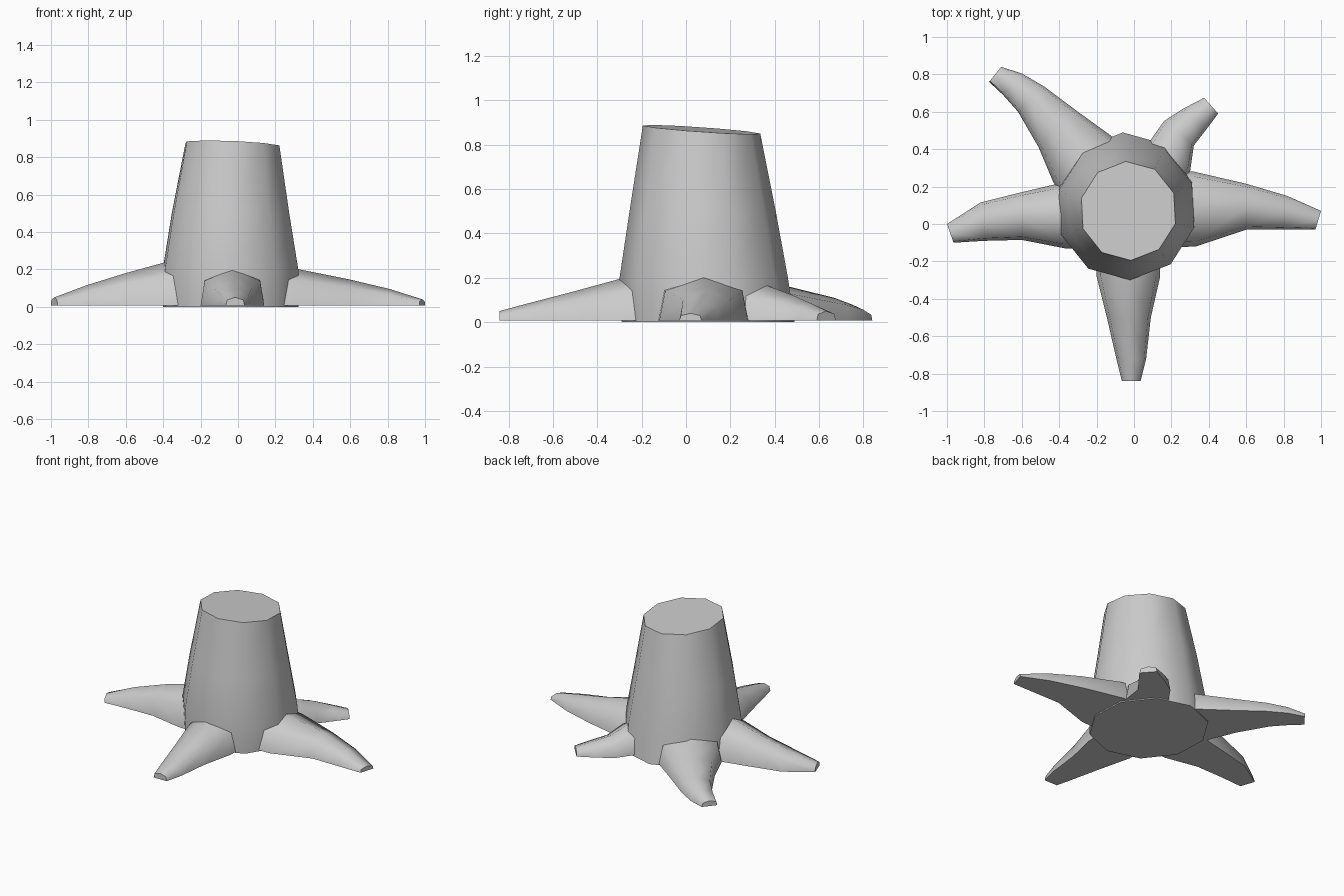
import bpy
import bmesh
import math

if "Cube" in bpy.data.objects:
    bpy.data.objects.remove(bpy.data.objects["Cube"])

grey = bpy.data.materials.new("pale grey wood")
grey.use_nodes = True
grey.diffuse_color = (0.6, 0.6, 0.6, 1)
grey.node_tree.nodes["Principled BSDF"].inputs["Base Color"].default_value = (0.6, 0.6, 0.6, 1)


def loft(name, rings, angle):
    """Skin a list of equal-length point rings and cap both ends."""
    bm = bmesh.new()
    loops = [[bm.verts.new(p) for p in ring] for ring in rings]
    n = len(loops[0])
    for a, b in zip(loops, loops[1:]):
        for i in range(n):
            j = (i + 1) % n
            bm.faces.new((a[i], a[j], b[j], b[i]))
    bm.faces.new(loops[0])
    bm.faces.new(loops[-1])
    bmesh.ops.recalc_face_normals(bm, faces=bm.faces)
    mesh = bpy.data.meshes.new(name)
    bm.to_mesh(mesh)
    bm.free()
    mesh.materials.append(grey)
    obj = bpy.data.objects.new(name, mesh)
    bpy.context.collection.objects.link(obj)
    bpy.ops.object.select_all(action="DESELECT")
    obj.select_set(True)
    bpy.context.view_layer.objects.active = obj
    bpy.ops.object.shade_smooth_by_angle(angle=math.radians(angle))


# Trunk: ten-sided, tapering, with a slanted cut on top
SIDES = 10
trunk = []
for z, cx, cy, rx, ry in [(0, -0.04, 0.1, 0.375, 0.39), (0.2, -0.04, 0.08, 0.375, 0.38),
                          (0.5, -0.04, 0.075, 0.325, 0.33), (0.868, -0.03, 0.07, 0.26, 0.265)]:
    ring = []
    for i in range(SIDES):
        a = math.radians(93) + math.tau * i / SIDES
        x, y = cx + rx * math.cos(a), cy + ry * math.sin(a)
        slant = (-0.04 * (x + 0.03) - 0.07 * (y - 0.07)) if z > 0.8 else 0
        ring.append((x, y, z + slant))
    trunk.append(ring)
loft("trunk", trunk, 50)

# Domed, flat-bottomed cross-section of a root: (across, up)
ARCH = [(-1, 0), (-0.87, 0.68), (0, 1), (0.87, 0.68), (1, 0)]
FLOOR = 0.008


def root(name, stations):
    """Each station holds the two edge points on the ground and the ridge height."""
    rings = []
    for x0, y0, x1, y1, h in stations:
        ring = []
        for s, up in ARCH:
            t = (s + 1) / 2
            ring.append((x0 + (x1 - x0) * t, y0 + (y1 - y0) * t, FLOOR + (h - FLOOR) * up))
        rings.append(ring)
    loft(name, rings, 60)


root("front_root", [(-0.2, -0.1, 0.14, -0.1, 0.22), (-0.2, -0.28, 0.14, -0.28, 0.2),
                    (-0.145, -0.5, 0.09, -0.5, 0.14), (-0.09, -0.74, 0.065, -0.72, 0.08),
                    (-0.065, -0.84, 0.035, -0.84, 0.05)])
root("left_root", [(0.1, -0.13, 0.1, 0.28, 0.23), (0.33, -0.12, 0.32, 0.28, 0.2),
                   (0.6, -0.03, 0.6, 0.215, 0.145), (0.8, -0.03, 0.82, 0.15, 0.095),
                   (0.97, -0.03, 1.0, 0.07, 0.04)])
root("right_root", [(-0.2, -0.13, -0.2, 0.21, 0.26), (-0.37, -0.13, -0.43, 0.21, 0.235),
                    (-0.6, -0.085, -0.6, 0.17, 0.18), (-0.8, -0.09, -0.82, 0.115, 0.115),
                    (-0.965, -0.1, -1.0, 0.0, 0.05)])
root("back_right_root", [(-0.3, 0.05, 0.0, 0.3, 0.24), (-0.43, 0.22, -0.12, 0.47, 0.19),
                         (-0.51, 0.41, -0.3, 0.6, 0.15), (-0.62, 0.6, -0.48, 0.735, 0.11),
                         (-0.7, 0.69, -0.6, 0.805, 0.08), (-0.775, 0.76, -0.71, 0.84, 0.045)])
root("back_left_root", [(0.2, 0.1, -0.02, 0.3, 0.2), (0.3, 0.28, 0.09, 0.45, 0.165),
                        (0.32, 0.42, 0.16, 0.55, 0.12), (0.39, 0.51, 0.26, 0.615, 0.085),
                        (0.45, 0.59, 0.375, 0.675, 0.05)])
